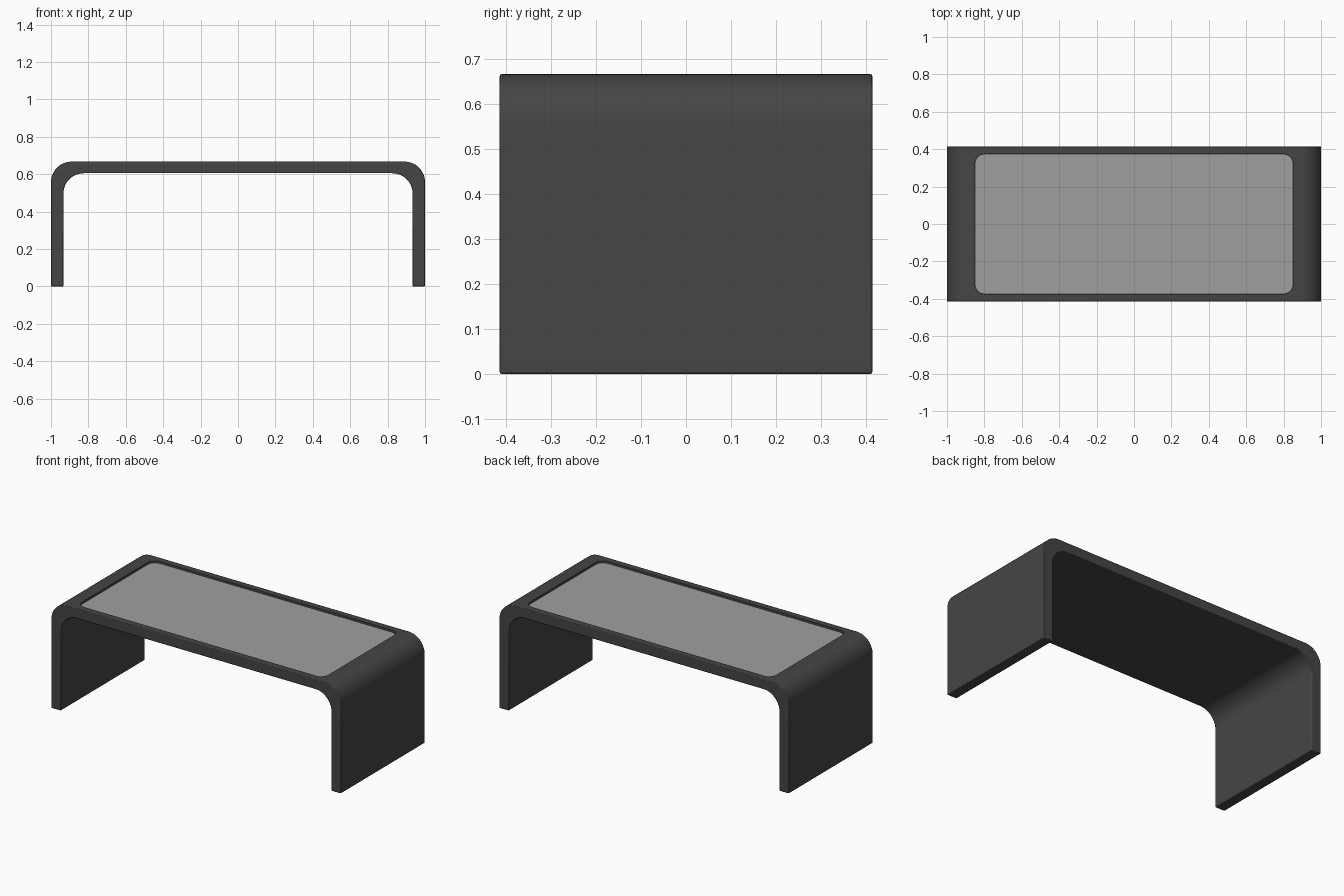
import bpy, bmesh, math

if "Cube" in bpy.data.objects:
    bpy.data.objects.remove(bpy.data.objects["Cube"])

W, D, H, T, R = 1.0, 0.415, 0.667, 0.066, 0.11   # half width, half depth, height, thickness, radius


def material(name, c):
    m = bpy.data.materials.new(name)
    m.diffuse_color = (c, c, c, 1)
    m.use_nodes = True
    m.node_tree.nodes["Principled BSDF"].inputs["Base Color"].default_value = m.diffuse_color
    return m


def arc(cx, cz, r, a0, a1, n=12):
    return [(cx + r * math.cos(math.radians(a0 + (a1 - a0) * i / n)),
             cz + r * math.sin(math.radians(a0 + (a1 - a0) * i / n))) for i in range(n + 1)]


def extrude(name, points, vec, mat=None):
    bm = bmesh.new()
    face = bm.faces.new([bm.verts.new(p) for p in points])
    new = bmesh.ops.extrude_face_region(bm, geom=[face])['geom']
    bmesh.ops.translate(bm, vec=vec, verts=[v for v in new if isinstance(v, bmesh.types.BMVert)])
    bmesh.ops.recalc_face_normals(bm, faces=bm.faces)
    me = bpy.data.meshes.new(name)
    bm.to_mesh(me)
    bm.free()
    ob = bpy.data.objects.new(name, me)
    bpy.context.collection.objects.link(ob)
    if mat:
        me.materials.append(mat)
    return ob


def rounded_rect(hx, hy, r, z):
    pts = []
    for sx, sy, a in ((1, 1, 0), (-1, 1, 90), (-1, -1, 180), (1, -1, 270)):
        pts += [(x, y, z) for x, y in arc(sx * (hx - r), sy * (hy - r), r, a, a + 90, 10)]
    return pts


def smooth(ob):
    bpy.ops.object.select_all(action='DESELECT')
    ob.select_set(True)
    bpy.context.view_layer.objects.active = ob
    bpy.ops.object.shade_smooth_by_angle(angle=math.radians(35))


# bent frame: U-shaped profile extruded along the depth
right = [(W, 0)] + arc(W - R, H - R, R, 0, 90)
inner = arc(W - T - R, H - T - R + 0.004, R, 90, 0) + [(W - T, 0)]
profile = (right + [(-x, z) for x, z in reversed(right)]
           + [(-x, z) for x, z in reversed(inner)] + list(reversed(inner))[::-1])
frame = extrude('bench_frame', [(x, -D, z) for x, z in profile], (0, 2 * D, 0),
                material('dark_frame', 0.06))
bevel = frame.modifiers.new('soft_edges', 'BEVEL')
bevel.width, bevel.segments = 0.004, 2
bevel.limit_method, bevel.angle_limit = 'ANGLE', math.radians(40)

# shallow recess in the top
cutter = extrude('recess_cutter', rounded_rect(0.85, 0.373, 0.05, H - 0.02), (0, 0, 0.1))
cutter.hide_render = True
cutter.hide_viewport = False
cutter.display_type = 'WIRE'
cut = frame.modifiers.new('recess', 'BOOLEAN')
cut.object, cut.operation, cut.solver = cutter, 'DIFFERENCE', 'EXACT'
smooth(frame)

# light inset panel sitting just below the rim
panel = extrude('inset_panel', rounded_rect(0.848, 0.371, 0.048, H - 0.022), (0, 0, 0.01),
                material('light_panel', 0.35))
smooth(panel)
